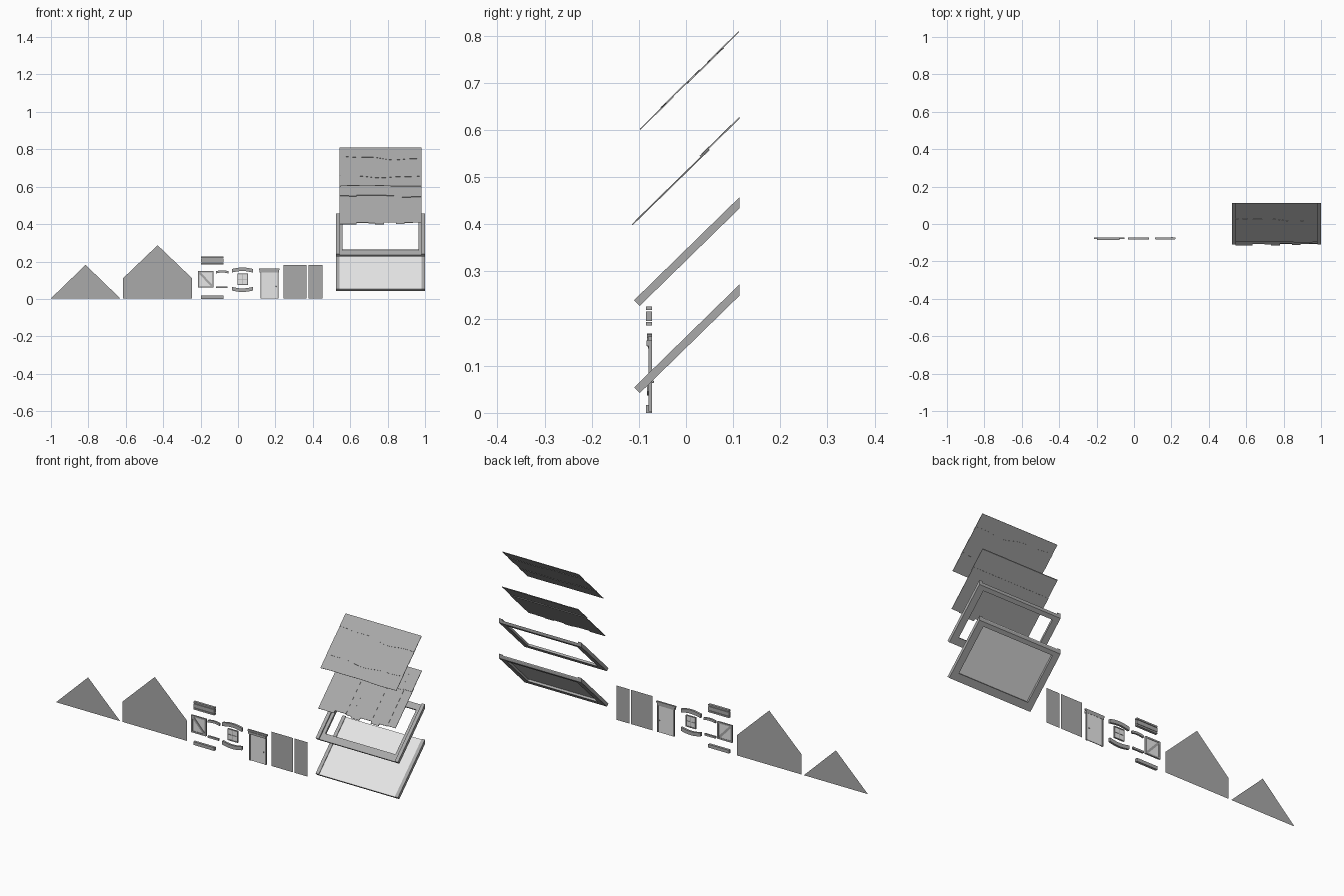
import bpy, bmesh, math, random
from mathutils import Vector

random.seed(4)
if "Cube" in bpy.data.objects:
    bpy.data.objects.remove(bpy.data.objects["Cube"])


def material(name, value):
    m = bpy.data.materials.new(name)
    m.use_nodes = True
    colour = (value, value, value, 1)
    m.diffuse_color = colour
    m.node_tree.nodes["Principled BSDF"].inputs["Base Color"].default_value = colour
    return m


GREY = material("mid grey", 0.4)
PALE = material("pale grey", 0.8)
ANGLE = math.atan2(0.218, 0.223)
COS, SIN = math.cos(ANGLE), math.sin(ANGLE)
RIDGE = 0.113
WALL_Y = -0.072


def prism(name, points, push=None, mat=GREY):
    """Flat outline, pushed along a vector into a solid when one is given."""
    bm = bmesh.new()
    face = bm.faces.new([bm.verts.new(p) for p in points])
    if push is not None:
        cap = bmesh.ops.extrude_face_region(bm, geom=[face], use_keep_orig=True)
        bmesh.ops.translate(bm, vec=Vector(push),
                            verts=[g for g in cap["geom"] if isinstance(g, bmesh.types.BMVert)])
        bmesh.ops.recalc_face_normals(bm, faces=bm.faces)
    mesh = bpy.data.meshes.new(name)
    bm.to_mesh(mesh)
    bm.free()
    mesh.materials.append(mat)
    ob = bpy.data.objects.new(name, mesh)
    bpy.context.collection.objects.link(ob)
    return ob


def upright(name, outline, front=None, back=WALL_Y, mat=GREY):
    """Outline in x and z, standing up; a bare sheet without a front."""
    push = None if front is None else (0, front - back, 0)
    return prism(name, [(x, back, z) for x, z in outline], push, mat)


def block(name, x0, x1, z0, z1, front, back=WALL_Y, mat=GREY):
    return upright(name, [(x0, z0), (x1, z0), (x1, z1), (x0, z1)], front, back, mat)


def slope(base, s, n):
    """Point up the pitch by s and off it by n; s of None ends at the ridge."""
    y0, z0 = base
    if s is None:
        s = (RIDGE - y0 + n * SIN) / COS
    return y0 + s * COS - n * SIN, z0 + s * SIN + n * COS


def board(name, base, x0, x1, s0, s1, n0, n1, mat=GREY):
    corners = [(s0, n0), (s1, n0), (s1, n1), (s0, n1)]
    return prism(name, [(x0, *slope(base, s, n)) for s, n in corners], (x1 - x0, 0, 0), mat)


# Gable walls and plain wall sheets
upright("gable_triangle", [(-1, 0.003), (-0.63, 0.003), (-0.815, 0.182)])
upright("gable_wall", [(-0.615, 0.003), (-0.245, 0.003), (-0.245, 0.11),
                       (-0.43, 0.287), (-0.615, 0.11)])
block("wide_wall_panel", 0.243, 0.367, 0.003, 0.182, None)
block("narrow_wall_panel", 0.377, 0.452, 0.003, 0.182, None)

# Beam stack and base bar
for part, z0, z1 in (("lower_beam", 0.185, 0.193), ("middle_beam", 0.195, 0.215),
                     ("upper_beam", 0.218, 0.226)):
    block(part, -0.198, -0.078, z0, z1, -0.085)
block("base_bar", -0.198, -0.078, 0, 0.017, -0.085)


def frame(name, x0, x1, z0, z1, w, front):
    block(name + "_left", x0, x0 + w, z0, z1, front)
    block(name + "_right", x1 - w, x1, z0, z1, front)
    block(name + "_bottom", x0 + w, x1 - w, z0, z0 + w, front)
    block(name + "_top", x0 + w, x1 - w, z1 - w, z1, front)


# Braced shutter
frame("shutter_frame", -0.215, -0.13, 0.06, 0.15, 0.008, -0.08)
block("shutter_board", -0.207, -0.138, 0.068, 0.142, -0.077, -0.074, PALE)
upright("shutter_brace", [(-0.207, 0.142), (-0.207, 0.134), (-0.146, 0.068),
                          (-0.138, 0.068), (-0.138, 0.076), (-0.199, 0.142)], -0.08, -0.073)


def arch(name, x0, x1, z0, z1, rise, front):
    """Curved band; a negative rise bows it downward."""
    steps = 8
    xs = [x0 + (x1 - x0) * i / steps for i in range(steps + 1)]
    bow = [rise * math.sin(math.pi * i / steps) for i in range(steps + 1)]
    low = [(x, z0 + b) for x, b in zip(xs, bow)]
    high = [(x, z1 + b) for x, b in zip(xs, bow)]
    return upright(name, low + high[::-1], front)


# Small lintel and sill
arch("small_lintel", -0.118, -0.05, 0.136, 0.148, 0.005, -0.081)
block("small_sill", -0.118, -0.055, 0.057, 0.067, -0.081)

# Window with curved lintel and sill
arch("window_lintel", -0.033, 0.08, 0.141, 0.16, 0.008, -0.083)
arch("window_sill", -0.033, 0.08, 0.045, 0.064, -0.008, -0.083)
frame("window_frame", -0.004, 0.053, 0.075, 0.135, 0.004, -0.08)
block("window_glass", 0, 0.049, 0.079, 0.131, -0.077, -0.075, PALE)
block("window_upright", 0.0235, 0.0255, 0.079, 0.131, -0.079, -0.073)
block("window_crossbar", 0, 0.049, 0.104, 0.106, -0.079, -0.073)

# Door with jambs, lintel and a knob on each side
block("door_leaf", 0.125, 0.211, 0.003, 0.142, -0.077, -0.073, PALE)
for side, x in (("left", 0.211), ("right", 0.119)):
    block("door_jamb_" + side, x, x + 0.006, 0.003, 0.142, -0.08)
block("door_lintel", 0.116, 0.219, 0.142, 0.154, -0.084)
block("door_lintel_cap", 0.112, 0.223, 0.154, 0.162, -0.081)
for side, y in (("front", -0.079), ("back", -0.071)):
    bpy.ops.mesh.primitive_uv_sphere_add(segments=10, ring_count=6, radius=0.003,
                                         location=(0.203, y, 0.066))
    knob = bpy.context.object
    knob.name = "door_knob_" + side
    knob.data.materials.append(GREY)
    bpy.ops.object.shade_smooth()

# Two roof frames with raised side rims and a recessed ledge all round
for name, base in (("lower_roof", (-0.11, 0.054)), ("upper_roof", (-0.11, 0.239))):
    for side, rim, ledge in (("right", 0.525, 0.543), ("left", 0.982, 0.965)):
        board(f"{name}_rim_{side}", base, rim, rim + 0.018, 0, None, -0.017, 0)
        board(f"{name}_ledge_{side}", base, ledge, ledge + 0.017, 0, None, -0.017, -0.006)
    board(name + "_eave_rail", base, 0.56, 0.965, 0, 0.036, -0.017, -0.006)
    board(name + "_ridge_rail", base, 0.56, 0.965, 0.275, None, -0.017, -0.006)
board("roof_panel", (-0.11, 0.054), 0.543, 0.982, 0, None, -0.006, -0.003, PALE)

# Plank layer in two overlapping courses with uneven lower ends
PLANK_BASE = (-0.114, 0.397)
LEFT, RIGHT, COUNT = 0.543, 0.982, 9
for course, s0, s1, lift in (("lower", 0, 0.23, 0), ("upper", 0.205, None, 0.003)):
    x = LEFT
    for i in range(COUNT):
        end = RIGHT if i == COUNT - 1 else LEFT + (RIGHT - LEFT) * (i + random.uniform(0.8, 1.2)) / COUNT
        ragged = s0 + random.uniform(0, 0.018)
        board(f"{course}_plank_{i + 1}", PLANK_BASE, x, end, ragged, s1, lift,
              lift + random.uniform(0.002, 0.0035))
        x = end


# Top layer of overlapping sheets with wavy lower edges
SHEET_BASE = (-0.097, 0.6)
STEPS = 28


def wave(level, size, phase, i):
    t = i / STEPS * math.tau
    return level + size * (math.sin(t * 0.8 + phase) + 0.4 * math.sin(t * 2.3 + phase * 2))


edges = [(0.003, 0.002, 0), (0.075, 0.008, 2), (0.15, 0.008, 0.6), (0.215, 0.011, 0.9)]
for k, edge in enumerate(edges):
    lift = 0.0015 * (k % 2)
    low, high = [], []
    for i in range(STEPS + 1):
        x = LEFT + (RIGHT - LEFT) * i / STEPS
        top = None if k == 3 else wave(*edges[k + 1], i) + 0.02
        low.append((x, *slope(SHEET_BASE, wave(*edge, i), lift)))
        high.append((x, *slope(SHEET_BASE, top, lift)))
    prism(f"wavy_sheet_{k + 1}", low + high[::-1], (0, -SIN * 0.0025, COS * 0.0025))
